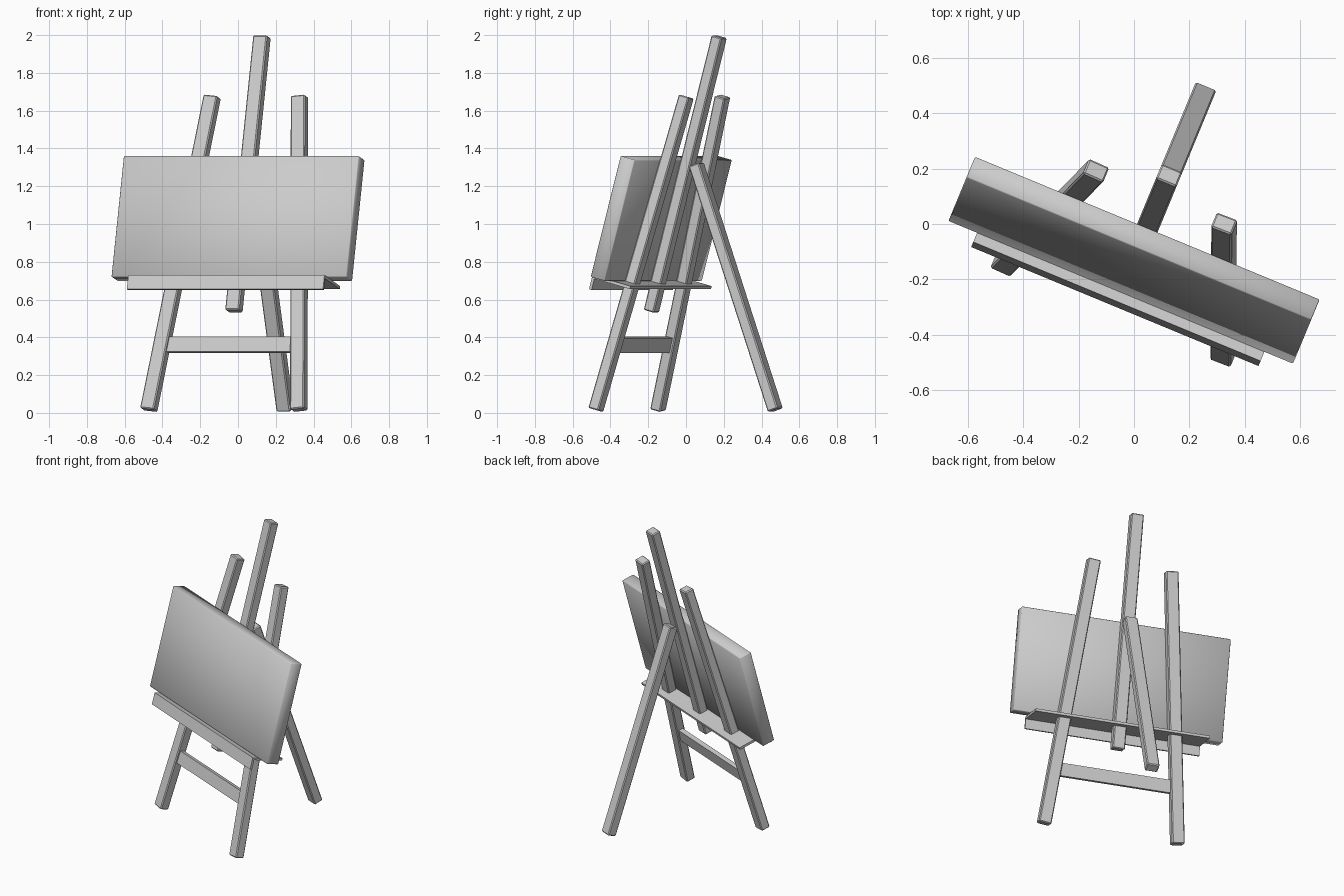
import bpy
import bmesh
from math import radians
from mathutils import Matrix, Vector

cube = bpy.data.objects.get("Cube")
if cube:
    bpy.data.objects.remove(cube, do_unlink=True)

# Single painted-wood colour
grey = bpy.data.materials.new("light_grey")
grey.use_nodes = True
colour = (0.6, 0.6, 0.6, 1)
grey.diffuse_color = colour
grey.node_tree.nodes["Principled BSDF"].inputs["Base Color"].default_value = colour

# Easel frame: x across, y backwards, z up the leaning plane
FRAME = (Matrix.Translation((-0.077, -0.317, 0))
         @ Matrix.Rotation(radians(-22.5), 4, "Z")
         @ Matrix.Rotation(radians(-15), 4, "X"))


def make_box(name, size, local, bevel=0.0, smooth=False):
    """Box of a given size, placed by a matrix in the easel frame."""
    bm = bmesh.new()
    bmesh.ops.create_cube(bm, size=1, matrix=Matrix.Diagonal((*size, 1)))
    if bevel:
        bmesh.ops.bevel(bm, geom=bm.edges[:], offset=bevel, segments=1,
                        affect="EDGES")
    for face in bm.faces:
        face.smooth = smooth
    mesh = bpy.data.meshes.new(name)
    bm.to_mesh(mesh)
    bm.free()
    mesh.materials.append(grey)
    obj = bpy.data.objects.new(name, mesh)
    obj.matrix_world = FRAME @ local
    bpy.context.collection.objects.link(obj)
    return obj


def span_box(name, low, high, **options):
    """Axis-aligned box between two corners of the easel frame."""
    low, high = Vector(low), Vector(high)
    return make_box(name, high - low, Matrix.Translation((low + high) / 2),
                    **options)


def beam(name, start, end, width=0.08, depth=0.06):
    """Square-ended timber running from start to end."""
    start, end = Vector(start), Vector(end)
    axis = (end - start).normalized()
    back = axis.cross(Vector((1, 0, 0))).normalized()
    side = back.cross(axis)
    turn = Matrix((side, back, axis)).transposed().to_4x4()
    place = Matrix.Translation((start + end) / 2) @ turn
    return make_box(name, (width, depth, (end - start).length), place,
                    bevel=0.006)


# Splayed front legs, centre mast and rear prop
for label, sign in (("right", -1), ("left", 1)):
    beam(f"{label}_front_leg", (sign * 0.43, 0, 0.016), (sign * 0.25, 0, 1.734))
beam("centre_mast", (0, 0, 0.557), (0, 0, 2.062))
beam("rear_leg", (0, 0.822, 0.236), (0, 0.048, 1.375))

# Crossbar between the front legs
span_box("crossbar", (-0.385, -0.015, 0.332), (0.385, 0.015, 0.414))

# Canvas board resting on the tray
span_box("canvas_board", (-0.674, -0.114, 0.715), (0.674, -0.03, 1.378),
         bevel=0.004, smooth=True)

# Tray with a lip hanging from its front edge
span_box("tray_shelf", (-0.562, -0.135, 0.699), (0.562, 0.075, 0.715))
span_box("tray_lip", (-0.562, -0.15, 0.638), (0.562, -0.135, 0.715))
